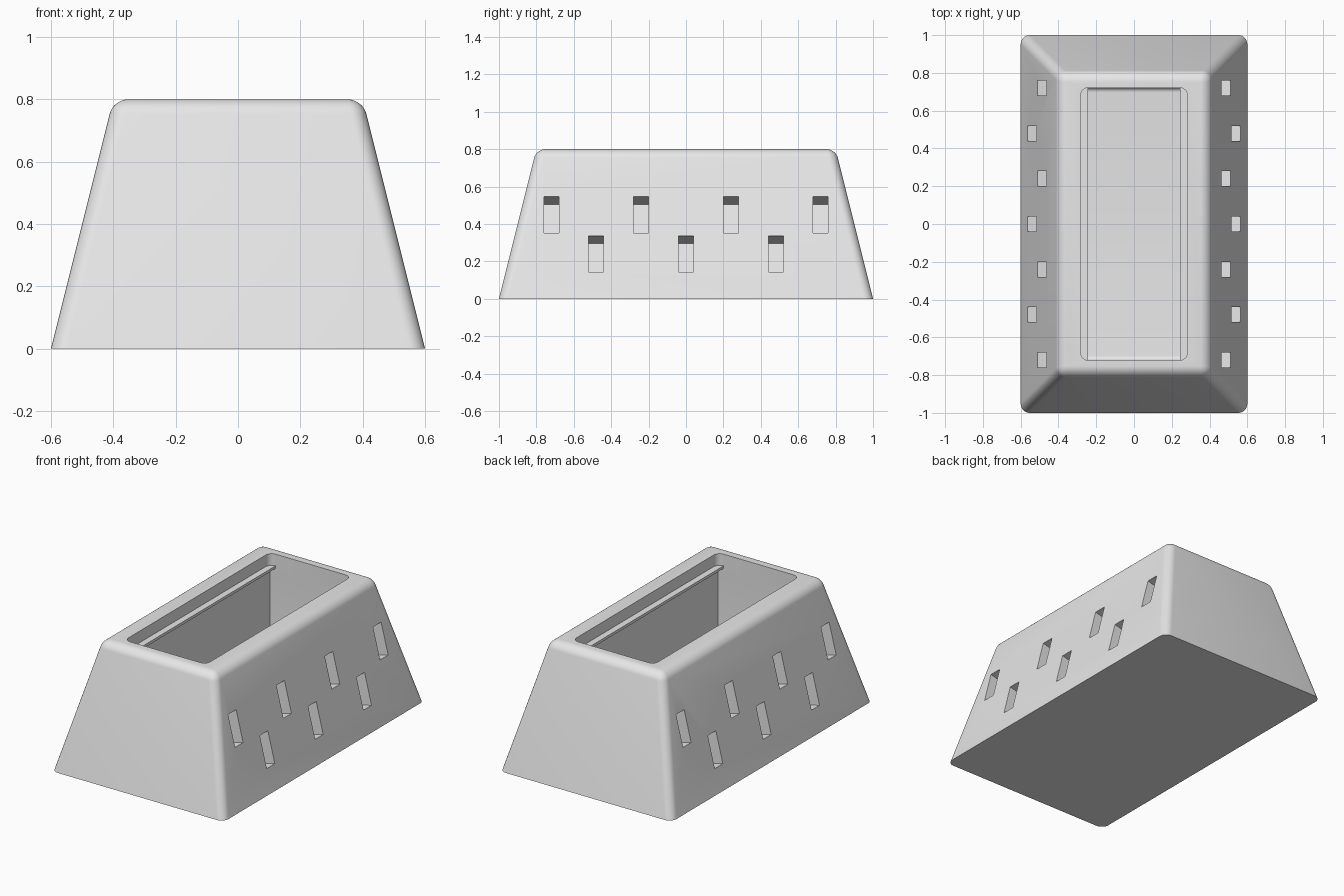
import bpy, bmesh, math
from mathutils import Matrix, Vector

cube = bpy.data.objects.get("Cube")
if cube:
    bpy.data.objects.remove(cube, do_unlink=True)

# One plain colour
grey = bpy.data.materials.new("light_grey")
grey.use_nodes = True
grey.diffuse_color = (0.8, 0.8, 0.8, 1)
grey.node_tree.nodes["Principled BSDF"].inputs["Base Color"].default_value = (0.8, 0.8, 0.8, 1)

HEIGHT = 0.8
SLOPE = 0.25


def add_object(name, bm):
    bmesh.ops.recalc_face_normals(bm, faces=bm.faces)
    mesh = bpy.data.meshes.new(name)
    bm.to_mesh(mesh)
    bm.free()
    mesh.materials.append(grey)
    obj = bpy.data.objects.new(name, mesh)
    bpy.context.collection.objects.link(obj)
    return obj


def add_box(bm, low, high):
    low, high = Vector(low), Vector(high)
    matrix = Matrix.Translation((low + high) / 2) @ Matrix.Diagonal((*(high - low), 1))
    return bmesh.ops.create_cube(bm, size=1, matrix=matrix)


def round_edges(bm, rule, radius, segments=6):
    edges = [e for e in bm.edges if rule(*(v.co for v in e.verts))]
    bmesh.ops.bevel(bm, geom=edges, offset=radius, segments=segments,
                    profile=0.5, affect='EDGES', clamp_overlap=True)


def select_only(obj):
    bpy.ops.object.select_all(action='DESELECT')
    obj.select_set(True)
    bpy.context.view_layer.objects.active = obj


def cut(target, cutter):
    mod = target.modifiers.new("cut", 'BOOLEAN')
    mod.operation = 'DIFFERENCE'
    mod.solver = 'EXACT'
    mod.object = cutter
    select_only(target)
    bpy.ops.object.modifier_apply(modifier=mod.name)
    bpy.data.objects.remove(cutter, do_unlink=True)


# Tapered body, rounded everywhere except around the base
bm = bmesh.new()
add_box(bm, (-0.6, -1, 0), (0.6, 1, HEIGHT))
for v in bm.verts:
    if v.co.z > 0.1:
        v.co.x -= math.copysign(HEIGHT * SLOPE, v.co.x)
        v.co.y -= math.copysign(HEIGHT * SLOPE, v.co.y)
round_edges(bm, lambda a, b: max(a.z, b.z) > 0.1, 0.048, 8)
body = add_object("body", bm)

# Main pocket, with its floor curving up at both ends
bm = bmesh.new()
add_box(bm, (-0.284, -0.722, 0.08), (0.284, 0.722, 0.7))
round_edges(bm, lambda a, b: max(a.z, b.z) < 0.1 and a.y == b.y, 0.025)
cut(body, add_object("pocket_cutter", bm))

# Pocket mouth with rounded corners
bm = bmesh.new()
add_box(bm, (-0.283, -0.721, 0.65), (0.283, 0.721, 0.9))
round_edges(bm, lambda a, b: abs(a.z - b.z) > 0.1, 0.04)
cut(body, add_object("mouth_cutter", bm))

# Two staggered rows of blind slots, square to each sloping side
bm = bmesh.new()
rows = {0.45: (-0.72, -0.24, 0.24, 0.72), 0.24: (-0.48, 0, 0.48)}
for side in (-1, 1):
    for z, places in rows.items():
        for y in places:
            matrix = (Matrix.Translation((side * (0.6 - SLOPE * z), y, z))
                      @ Matrix.Rotation(-side * math.atan(SLOPE), 4, 'Y')
                      @ Matrix.Diagonal((0.35, 0.08, 0.2, 1)))
            bmesh.ops.create_cube(bm, size=1, matrix=matrix)
cut(body, add_object("slot_cutter", bm))

select_only(body)
bpy.ops.object.shade_smooth_by_angle(angle=math.radians(30))

# Thin rails along the long inner walls
for name, side in (("left_rail", 1), ("right_rail", -1)):
    bm = bmesh.new()
    inner, outer = sorted((side * 0.243, side * 0.29))
    add_box(bm, (inner, -0.721, 0.71), (outer, 0.721, 0.727))
    add_object(name, bm)
